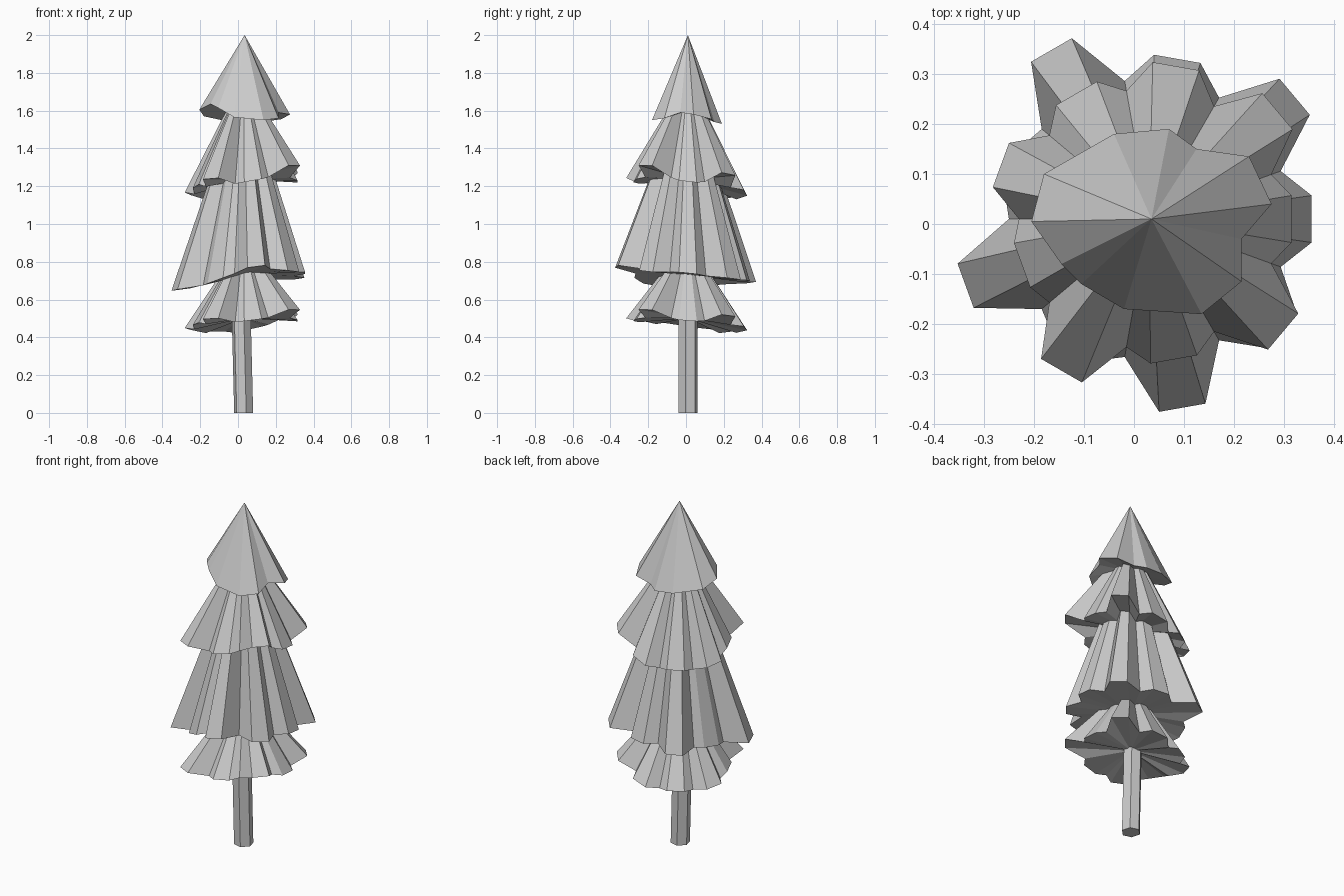
import bpy
import bmesh
from math import cos, sin, radians
from mathutils import Matrix, Vector

cube = bpy.data.objects.get("Cube")
if cube:
    bpy.data.objects.remove(cube, do_unlink=True)

# Single flat colour
grey = bpy.data.materials.new("plain grey")
grey.use_nodes = True
colour = (0.6, 0.6, 0.6, 1)
grey.diffuse_color = colour
grey.node_tree.nodes["Principled BSDF"].inputs["Base Color"].default_value = colour

AXIS = Vector((0.03, 0.01, 0))


def finish(name, bm):
    bmesh.ops.recalc_face_normals(bm, faces=bm.faces)
    mesh = bpy.data.meshes.new(name)
    bm.to_mesh(mesh)
    bm.free()
    mesh.materials.append(grey)
    obj = bpy.data.objects.new(name, mesh)
    bpy.context.collection.objects.link(obj)
    return obj


def cone(name, rim, apex, hub):
    """Closed cone from a rim loop to an apex, with a fan underneath."""
    bm = bmesh.new()
    ring = [bm.verts.new(p) for p in rim]
    top, under = bm.verts.new(apex), bm.verts.new(hub)
    for a, b in zip(ring, ring[1:] + ring[:1]):
        bm.faces.new((a, b, top))
        bm.faces.new((b, a, under))
    return finish(name, bm)


def lobed_tier(name, radii, heights, valley, sag, apex_z):
    """Skirt of square-ended lobes, each with its own reach and height."""
    rim = []
    count = len(radii)
    step = 360 / count
    for i, (r, z) in enumerate(zip(radii, heights)):
        a, v = radians(i * step), radians((i + 0.5) * step)
        tip = AXIS + Vector((cos(a) * r, sin(a) * r, z))
        next_z = heights[(i + 1) % count]
        twist = (next_z - heights[i - 1]) * 0.12
        side = Vector((-sin(a) * 0.047, cos(a) * 0.047, twist))
        rim += [tip - side, tip + side,
                AXIS + Vector((cos(v) * valley, sin(v) * valley, (z + next_z) / 2 - sag))]
    hub_z = sum(heights) / count + 0.02
    cone(name, rim, AXIS + Vector((0, 0, apex_z)), AXIS + Vector((0, 0, hub_z)))


# Foliage tiers, the bottom one a flattened repeat of the upper one
small = [0.285, 0.335, 0.31, 0.29, 0.315, 0.27, 0.35, 0.285, 0.35]
small_z = [1.225, 1.265, 1.165, 1.14, 1.16, 1.20, 1.24, 1.23, 1.31]
large = [0.325, 0.38, 0.325, 0.39, 0.29, 0.39, 0.30, 0.383, 0.345]
large_z = [0.74, 0.71, 0.70, 0.69, 0.67, 0.65, 0.70, 0.775, 0.75]
lobed_tier("bottom_tier", small, [0.485 + 0.68 * (z - 1.22) for z in small_z], 0.26, 0.015, 0.92)
lobed_tier("lower_tier", large, large_z, 0.28, 0, 1.77)
lobed_tier("upper_tier", small, small_z, 0.26, 0.022, 1.78)

# Top tier with an uneven wavy rim
top_rim = [(-0.205, 0.005, 1.605), (-0.145, -0.08, 1.635), (-0.105, -0.12, 1.615),
           (-0.02, -0.17, 1.565), (0.135, -0.18, 1.55), (0.215, -0.115, 1.56),
           (0.215, -0.03, 1.59), (0.275, 0.04, 1.58), (0.23, 0.135, 1.555),
           (0.125, 0.15, 1.54), (0.07, 0.19, 1.53), (-0.04, 0.18, 1.54),
           (-0.18, 0.10, 1.57)]
cone("top_tier", top_rim, (0.035, 0.01, 2), (0.035, 0.01, 1.6))

# Slightly leaning hexagonal trunk
bm = bmesh.new()
bmesh.ops.create_cone(bm, cap_ends=True, segments=6, radius1=0.052, radius2=0.052,
                      depth=0.6, matrix=Matrix.Rotation(radians(15), 4, "Z"))
for v in bm.verts:
    v.co += Vector((0.03 if v.co.z < 0 else 0.015, 0.01, 0.3))
finish("trunk", bm)
